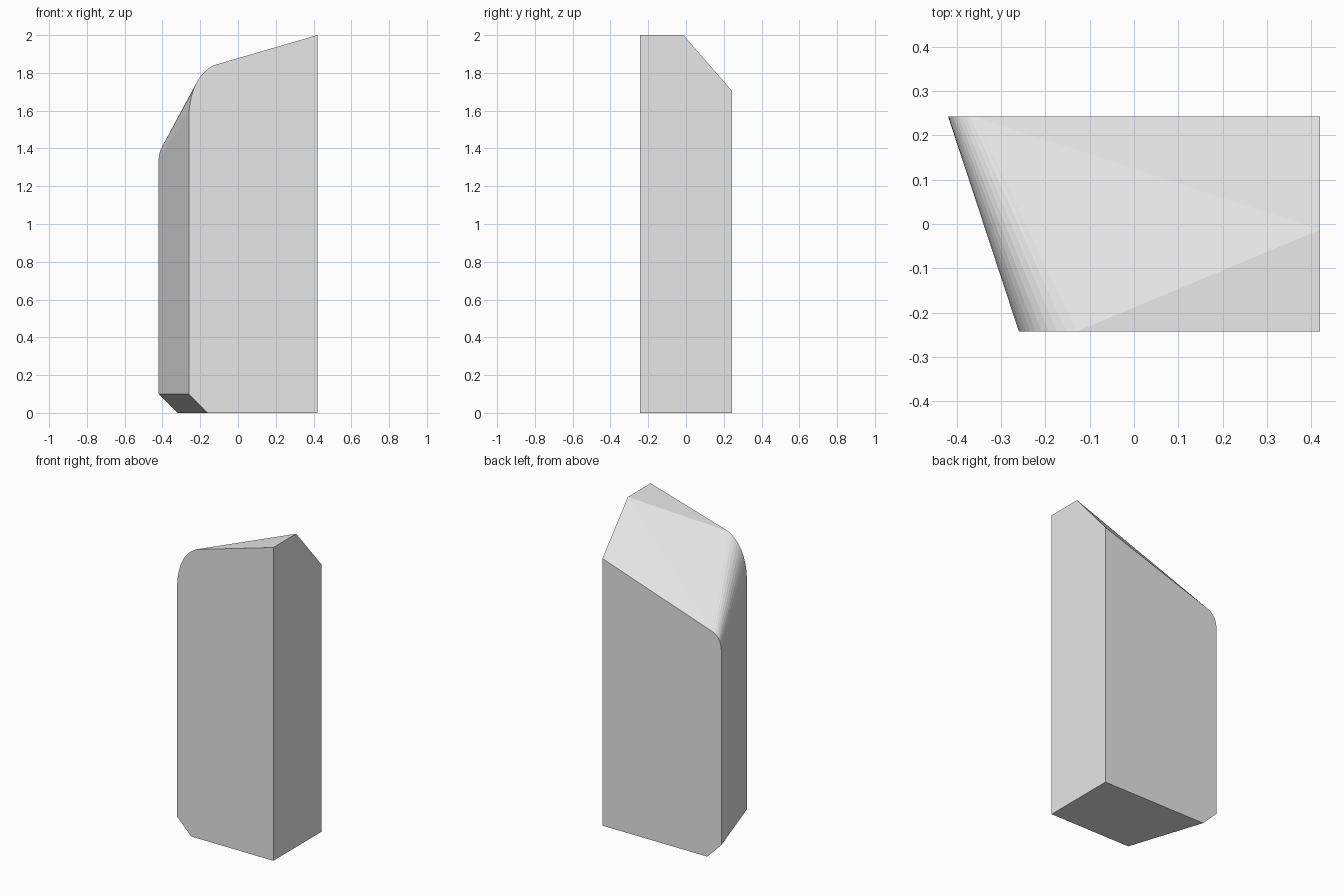
import bpy, bmesh

if "Cube" in bpy.data.objects:
    bpy.data.objects.remove(bpy.data.objects["Cube"])

HALF_X, HALF_Y, STEPS = 0.42, 0.243, 10


def rounded_corner(a, c, b):
    """Points on a quadratic curve from a to b, pulled towards c."""
    pts = []
    for i in range(STEPS + 1):
        t = i / STEPS
        pts.append(tuple((1 - t) ** 2 * a[k] + 2 * t * (1 - t) * c[k] + t * t * b[k]
                         for k in (0, 1)))
    return pts


def outline(left, corner, top_right):
    """Side profile in x, z: base, bottom chamfer, rounded shoulder, top right."""
    return ([(HALF_X, 0), (left + 0.10, 0), (left, 0.10)]
            + rounded_corner(*corner) + [(HALF_X, top_right)])


# front and back profiles of the block
front = outline(-0.26, ((-0.26, 1.58), (-0.25, 1.775), (-0.13, 1.84)), 2.0)
back = outline(-0.42, ((-0.42, 1.34), (-0.417, 1.42), (-0.36, 1.445)), 1.705)

bm = bmesh.new()
f = [bm.verts.new((x, -HALF_Y, z)) for x, z in front]
b = [bm.verts.new((x, HALF_Y, z)) for x, z in back]
ridge = bm.verts.new((HALF_X, -0.013, 2.0))

# front, back, and right faces
bm.faces.new(f)
bm.faces.new(b[::-1])
bm.faces.new((f[0], b[0], b[-1], ridge, f[-1]))

# base, chamfer, left side and rounded shoulder
shoulder = []
for i in range(len(f) - 2):
    face = bm.faces.new((f[i], f[i + 1], b[i + 1], b[i]))
    if i >= 3:
        shoulder.append(face)

# top facets
bm.faces.new((f[-1], ridge, f[-2]))
bm.faces.new((ridge, b[-2], f[-2]))
bm.faces.new((ridge, b[-1], b[-2]))

bmesh.ops.triangulate(bm, faces=shoulder)
bmesh.ops.recalc_face_normals(bm, faces=bm.faces)

mesh = bpy.data.meshes.new("stone_block")
bm.to_mesh(mesh)
bm.free()
block = bpy.data.objects.new("stone_block", mesh)
bpy.context.collection.objects.link(block)

grey = bpy.data.materials.new("light grey")
grey.diffuse_color = (0.8, 0.8, 0.8, 1)
grey.use_nodes = True
grey.node_tree.nodes["Principled BSDF"].inputs["Base Color"].default_value = grey.diffuse_color
mesh.materials.append(grey)
